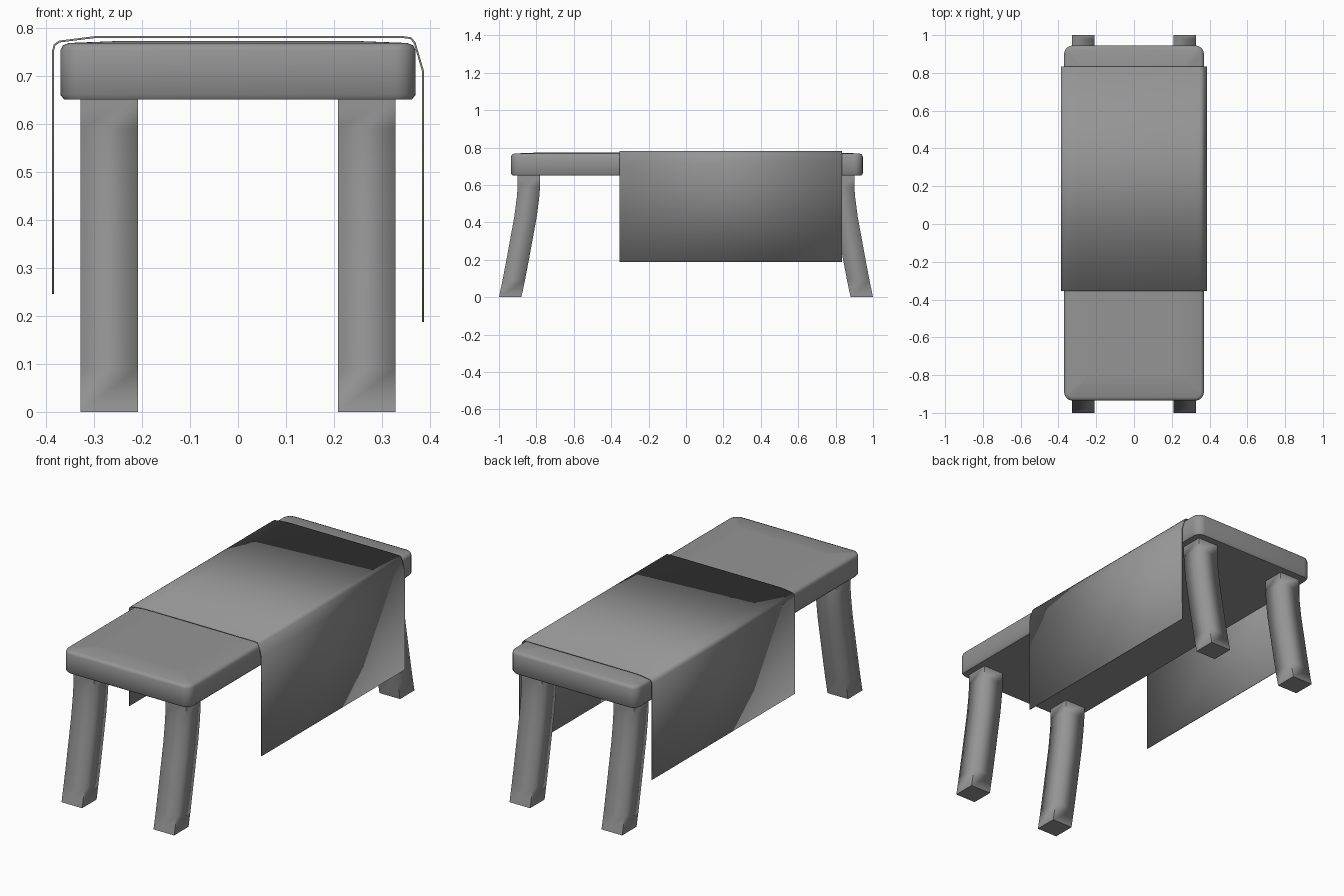
import bpy, bmesh, math

cube = bpy.data.objects.get("Cube")
if cube:
    bpy.data.objects.remove(cube)

grey = bpy.data.materials.new("plain_grey")
grey.use_nodes = True
COLOUR = (0.3, 0.3, 0.3, 1)
grey.diffuse_color = COLOUR
grey.node_tree.nodes["Principled BSDF"].inputs["Base Color"].default_value = COLOUR


def finish(name, bm):
    bmesh.ops.recalc_face_normals(bm, faces=bm.faces)
    mesh = bpy.data.meshes.new(name)
    bm.to_mesh(mesh)
    bm.free()
    mesh.materials.append(grey)
    obj = bpy.data.objects.new(name, mesh)
    bpy.context.collection.objects.link(obj)
    return obj


def loft(bm, rings):
    """Skin closed rings of points, with flat caps at both ends."""
    rows = [[bm.verts.new(p) for p in ring] for ring in rings]
    n = len(rows[0])
    for a, b in zip(rows, rows[1:]):
        for i in range(n):
            j = (i + 1) % n
            bm.faces.new((a[i], a[j], b[j], b[i])).smooth = True
    bm.faces.new(rows[0])
    bm.faces.new(rows[-1])
    return rows


def rounded_rect(hx, hy, cy, r, z, steps=5):
    pts = []
    for k, (sx, sy) in enumerate(((1, 1), (-1, 1), (-1, -1), (1, -1))):
        for s in range(steps + 1):
            a = math.pi / 2 * (k + s / steps)
            pts.append((sx * (hx - r) + r * math.cos(a),
                        cy + sy * (hy - r) + r * math.sin(a), z))
    return pts


# Table top: rounded slab with a very slightly domed upper face
bm = bmesh.new()
layers = [(0.008, 0.65), (0, 0.66), (0, 0.752), (0.005, 0.763), (0.018, 0.768), (0.12, 0.772)]
loft(bm, [rounded_rect(0.37 - d, 0.94 - d, 0.005, max(0.045 - d, 0.01), z) for d, z in layers])
finish("table_top", bm)


# Legs: square section, sweeping outward towards the floor
LEG_PATH = [(0.94, 0), (0.921, 0.09), (0.9, 0.2), (0.878, 0.32),
            (0.858, 0.43), (0.845, 0.53), (0.84, 0.59), (0.84, 0.655)]


def leg(name, sx, sy):
    bm = bmesh.new()
    h = 0.06
    corners = ((-h, -h), (h, -h), (h, h), (-h, h))
    rows = loft(bm, [[(sx * 0.268 + dx, sy * y + dy, z) for dx, dy in corners]
                     for y, z in LEG_PATH])
    # Corners are soft along the leg and crisp at its two ends
    for a, b in ((rows[0], rows[1]), (rows[-2], rows[-1])):
        for va, vb in zip(a, b):
            bm.edges.get((va, vb)).smooth = False
    finish(name, bm)


for sy, end in ((-1, "front"), (1, "back")):
    for sx, side in ((1, "left"), (-1, "right")):
        leg(f"{end}_{side}_leg", sx, sy)

# Cloth runner: thin sheet draped over the slab, longer on the left
PROFILE = [(-0.385, 0.245), (-0.385, 0.752), (-0.382, 0.764), (-0.372, 0.771), (-0.3, 0.78),
           (0.345, 0.78), (0.36, 0.778), (0.368, 0.768), (0.385, 0.71), (0.385, 0.187)]
bm = bmesh.new()
front = [bm.verts.new((x, -0.355, z)) for x, z in PROFILE]
back = [bm.verts.new((x, 0.835, z)) for x, z in PROFILE]
for i in range(len(PROFILE) - 1):
    bm.faces.new((front[i], front[i + 1], back[i + 1], back[i]))
cloth = finish("cloth_runner", bm)
solid = cloth.modifiers.new("thickness", "SOLIDIFY")
solid.thickness = 0.004
solid.offset = 0
bpy.context.view_layer.objects.active = cloth
cloth.select_set(True)
bpy.ops.object.shade_smooth_by_angle(angle=math.radians(50))
